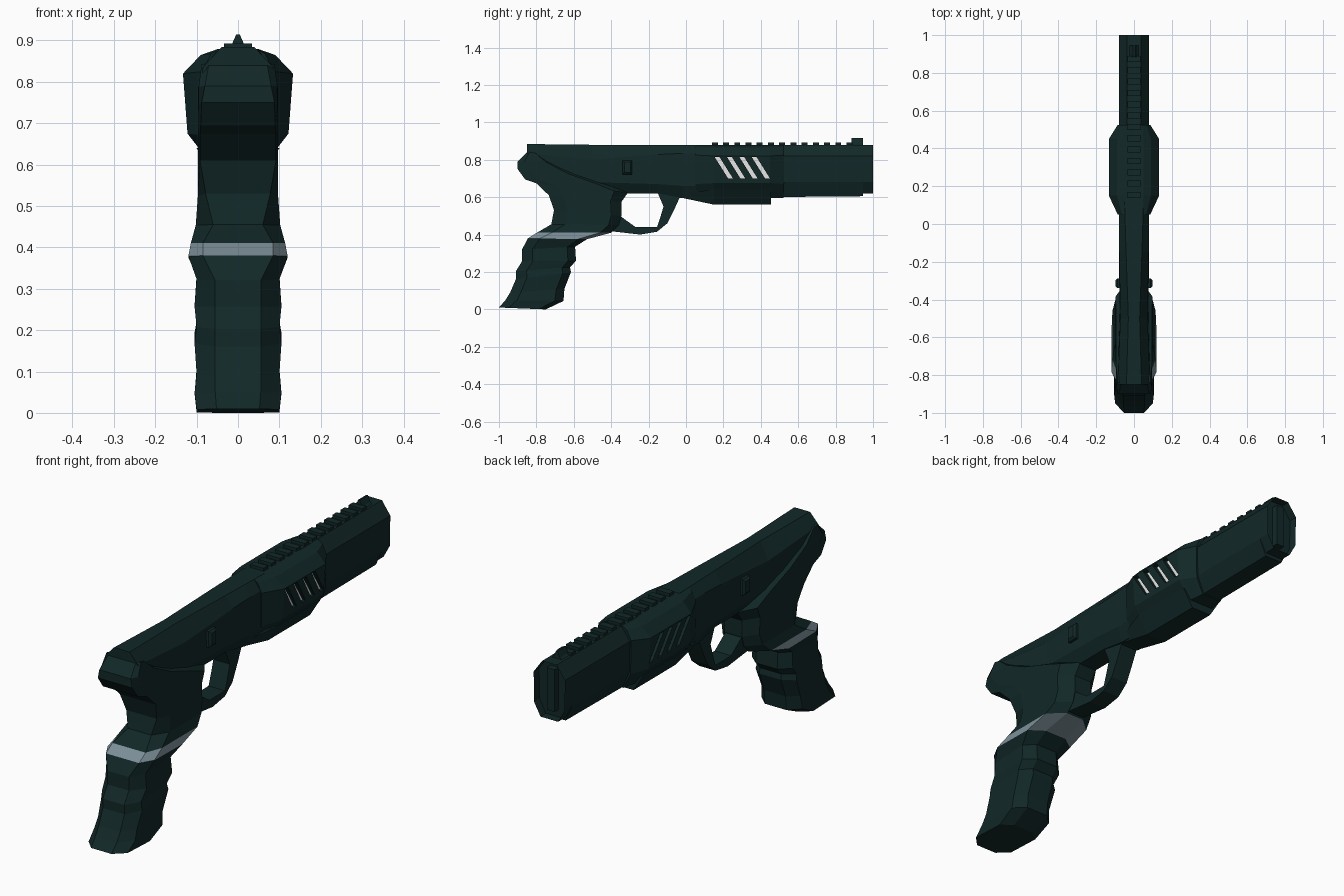
import bpy, bmesh

if "Cube" in bpy.data.objects:
    bpy.data.objects.remove(bpy.data.objects["Cube"])


def material(name, rgb):
    m = bpy.data.materials.new(name)
    m.diffuse_color = (*rgb, 1)
    m.use_nodes = True
    m.node_tree.nodes["Principled BSDF"].inputs["Base Color"].default_value = m.diffuse_color
    return m


GREEN = material("dark green", (0.006, 0.021, 0.021))
STEEL = material("steel grey", (0.20, 0.27, 0.31))
WHITE = material("pale grey", (0.80, 0.80, 0.80))


def finish(name, bm, *mats):
    bmesh.ops.recalc_face_normals(bm, faces=bm.faces)
    me = bpy.data.meshes.new(name)
    bm.to_mesh(me)
    bm.free()
    for m in mats:
        me.materials.append(m)
    ob = bpy.data.objects.new(name, me)
    bpy.context.collection.objects.link(ob)
    return ob


def loft(bm, rings, closed=False, mat_rule=None):
    """Skin a list of equal-length point rings; cap the ends unless closed."""
    vs = [[bm.verts.new(p) for p in r] for r in rings]
    n = len(vs[0])
    for k in range(len(vs) - (0 if closed else 1)):
        a, b = vs[k], vs[(k + 1) % len(vs)]
        for i in range(n):
            j = (i + 1) % n
            f = bm.faces.new((a[i], a[j], b[j], b[i]))
            if mat_rule:
                f.material_index = mat_rule(k)
    if not closed:
        bm.faces.new(vs[0])
        return bm.faces.new(vs[-1])


def section(y, half):
    """Symmetric cross-section at y from its right half (x, z)."""
    return [(x, y, z) for x, z in half] + [(-x, y, z) for x, z in reversed(half)]


def slab(bm, x0, x1, outline):
    """Extrude a (y, z) outline between two x values."""
    loft(bm, [[(x, y, z) for y, z in outline] for x in (x0, x1)])


def rect(y0, y1, z0, z1):
    return [(y0, z0), (y1, z0), (y1, z1), (y0, z1)]


# Grip, steel band and rear frame: rings from back edge to front edge
# (back y, back z, front y, front z, half width, back strip, front strip)
RINGS = [
    (-1.00, .01, -.75, .00, .100, .052, .052),
    (-.965, .05, -.655, .045, .105, .055, .055),
    (-.94, .09, -.65, .11, .100, .055, .055),
    (-.91, .16, -.615, .20, .105, .055, .055),
    (-.91, .203, -.62, .225, .100, .055, .055),
    (-.877, .257, -.588, .26, .105, .055, .055),
    (-.877, .32, -.593, .335, .100, .055, .055),
    (-.845, .38, -.53, .375, .120, .085, .055),
    (-.797, .41, -.40, .41, .114, .085, .045),
    (-.72, .455, -.36, .45, .102, .060, .045),
    (-.706, .53, -.345, .50, .097, .078, .045),
    (-.733, .61, -.345, .575, .097, .092, .045),
    (-.80, .674, -.31, .625, .097, .092, .045),
    (-.86, .695, -.42, .67, .096, .090, .060),
    (-.90, .75, -.58, .72, .096, .088, .070),
    (-.90, .79, -.72, .785, .095, .080, .070),
    (-.845, .845, -.80, .835, .088, .070, .070),
]


def grip_ring(by, bz, fy, fz, w, cb, cf):
    def at(t, x):
        return (x, by + (fy - by) * t, bz + (fz - bz) * t)
    right = [at(0, cb), at(.2, w), at(.85, w), at(1, cf)]
    return right + [(-x, y, z) for x, y, z in reversed(right)]


bm = bmesh.new()
loft(bm, [grip_ring(*r) for r in RINGS], mat_rule=lambda k: 1 if k == 7 else 0)
finish("grip_and_frame", bm, GREEN, STEEL)

# Receiver
bm = bmesh.new()
loft(bm, [
    section(-.85, [(.04, .884), (.085, .835), (.09, .76), (.05, .70)]),
    section(-.50, [(.03, .88), (.072, .80), (.076, .68), (.045, .62)]),
    section(-.15, [(.042, .88), (.078, .828), (.08, .67), (.045, .62)]),
    section(-.02, [(.046, .88), (.08, .834), (.08, .66), (.05, .597)]),
    section(.12, [(.05, .88), (.08, .834), (.08, .66), (.05, .597)]),
])
finish("receiver", bm, GREEN)

# Barrel housing with recessed muzzle
top = [(.037, .88), (.08, .82), (.078, .68)]
bm = bmesh.new()
end = loft(bm, [
    section(.40, top + [(.045, .60)]),
    section(.945, top + [(.045, .605)]),
    section(.946, top + [(.045, .62)]),
    section(1.0, top + [(.045, .62)]),
])
bmesh.ops.inset_region(bm, faces=[end], thickness=.022)
bmesh.ops.translate(bm, verts=end.verts, vec=(0, -.04, 0))
finish("barrel_housing", bm, GREEN)

# Upright bar inside the muzzle
bm = bmesh.new()
slab(bm, -.02, .02, rect(.95, .99, .655, .85))
finish("muzzle_insert", bm, GREEN)

# Wide fore sleeve
small = [(.045, .88), (.065, .868), (.086, .825), (.084, .67), (.05, .597)]
big = [(.05, .879), (.09, .865), (.133, .82), (.122, .675), (.06, .595)]
bm = bmesh.new()
loft(bm, [section(.05, small), section(.15, big), section(.45, big), section(.525, small)])
sleeve = finish("fore_sleeve", bm, GREEN)

# Slanted vents cut in both sides, pale backing on the right
cut, pale = bmesh.new(), bmesh.new()
for i in range(4):
    y = .153 + i * .066
    shape = [(y, .815), (y + .026, .815), (y + .098, .70), (y + .072, .70)]
    for s in (-1, 1):
        slab(cut, s * .105, s * .16, shape)
    slab(pale, .10, .109, shape)
cutter = finish("vent_cutter", cut, GREEN)
cutter.hide_render = True
cutter.hide_viewport = False
cutter.display_type = 'WIRE'
finish("vent_backing", pale, WHITE)
mod = sleeve.modifiers.new("vents", 'BOOLEAN')
mod.operation = 'DIFFERENCE'
mod.solver = 'EXACT'
mod.object = cutter

# Under rail, tapering downwards
bm = bmesh.new()
loft(bm, [
    section(-.03, [(.05, .62), (.045, .598)]),
    section(.15, [(.10, .64), (.05, .56)]),
    section(.455, [(.10, .64), (.05, .56)]),
])
finish("under_rail", bm, GREEN)

# Trigger guard: strip between outer and inner outlines
outer = [(.0, .597), (-.035, .595), (-.06, .54), (-.10, .46), (-.155, .415), (-.245, .40), (-.42, .42)]
inner = [(-.15, .64), (-.15, .62), (-.12, .55), (-.135, .50), (-.155, .44), (-.27, .44), (-.36, .505)]
bm = bmesh.new()
loft(bm, [[(-.042, *o), (.042, *o), (.042, *i), (-.042, *i)] for o, i in zip(outer, inner)])
finish("trigger_guard", bm, GREEN)

# Top ribs
bm = bmesh.new()
for i in range(13):
    y = .138 + i * .06
    if y < .87:
        slab(bm, -.034, .034, rect(y, y + .032, .87, .893))
finish("top_ribs", bm, GREEN)

# Front sight, a narrow wedge
bm = bmesh.new()
loft(bm, [section(y, [(.004, .915), (.016, .888), (.03, .875)]) for y in (.885, .945)])
finish("front_sight", bm, GREEN)

# Side buttons
bm = bmesh.new()
for s in (-1, 1):
    loft(bm, [[(s * x, y, z) for y, z in rect(-.34 + d, -.288 - d, .722 + d, .797 - d)]
              for x, d in ((.06, 0), (.088, 0), (.097, .01))])
finish("side_buttons", bm, GREEN)
